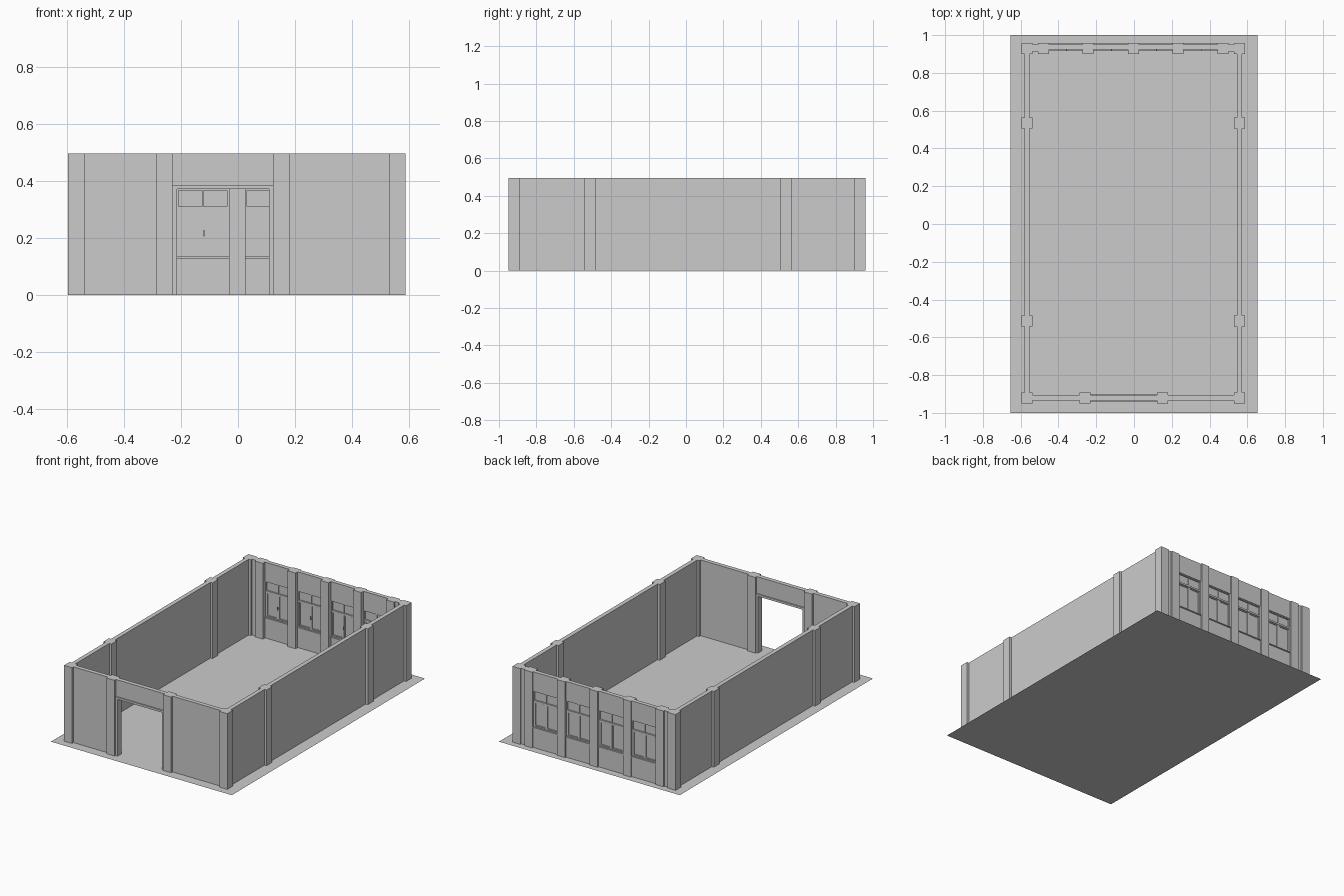
import bpy, bmesh

if "Cube" in bpy.data.objects:
    bpy.data.objects.remove(bpy.data.objects["Cube"])

H = 0.496            # wall height
COL = 0.029          # column half width
XL, XR = -0.567, 0.558   # column centre lines
YF, YB = -0.92, 0.93


def boxes(name, items):
    """One object from boxes given as (x0, x1, y0, y1, z0, z1)."""
    bm = bmesh.new()
    for x0, x1, y0, y1, z0, z1 in items:
        vs = bmesh.ops.create_cube(bm, size=1)["verts"]
        for v in vs:
            v.co = ((x0 + x1) / 2 + v.co.x * (x1 - x0),
                    (y0 + y1) / 2 + v.co.y * (y1 - y0),
                    (z0 + z1) / 2 + v.co.z * (z1 - z0))
    me = bpy.data.meshes.new(name)
    bm.to_mesh(me)
    bm.free()
    ob = bpy.data.objects.new(name, me)
    bpy.context.collection.objects.link(ob)
    return ob


def frame(x0, x1, z0, z1, w, y0, y1):
    """Four bars around a rectangular opening."""
    return [(x0, x0 + w, y0, y1, z0, z1), (x1 - w, x1, y0, y1, z0, z1),
            (x0 + w, x1 - w, y0, y1, z0, z0 + w),
            (x0 + w, x1 - w, y0, y1, z1 - w, z1)]


# Floor slab (single sheet)
bpy.ops.mesh.primitive_plane_add(size=1)
floor = bpy.context.object
floor.name = "floor"
floor.scale = (1.31, 2.0, 1)

# Columns: corners, sides, door posts, window piers
back_cols = [-0.48, -0.243, -0.003, 0.233, 0.471]
spots = [(x, y) for x in (XL, XR) for y in (YF, -0.513, 0.534, YB)]
spots += [(-0.259, YF), (0.151, YF)]
spots += [(x, YB) for x in back_cols]
for i, (x, y) in enumerate(spots):
    boxes(f"column_{i}", [(x - COL, x + COL, y - COL, y + COL, 0, H)])

# Side walls between columns
ys = [YF, -0.513, 0.534, YB]
for name, x in (("left_wall", XL), ("right_wall", XR)):
    boxes(name, [(x - 0.014, x + 0.014, a + COL, b - COL, 0, H)
                 for a, b in zip(ys, ys[1:])])

# Front wall with lintel over the doorway
f0, f1 = YF - 0.014, YF + 0.014
boxes("front_wall", [(XL + COL, -0.288, f0, f1, 0, H),
                     (0.18, XR - COL, f0, f1, 0, H),
                     (-0.23, 0.122, f0, f1, 0.386, H)])

# Door casing: two jambs and a head
d0, d1 = YF - 0.021, YF + 0.021
boxes("door_frame", [(-0.23, -0.214, d0, d1, 0, 0.372),
                     (0.109, 0.122, d0, d1, 0, 0.372),
                     (-0.23, 0.122, d0, d1, 0.372, 0.386)])

# Narrow back wall strips next to the corners
b0, b1 = 0.923, 0.95
boxes("back_corner_walls", [(XL + COL, back_cols[0] - COL, b0 - 0.01, b1, 0, H),
                            (back_cols[-1] + COL, XR - COL, b0 - 0.01, b1, 0, H)])

# Window bays along the back
WB, WT, TR = 0.135, 0.372, 0.304     # window bottom, top, transom height
for i, (a, b) in enumerate(zip(back_cols, back_cols[1:])):
    x0, x1 = a + COL, b - COL
    m = (x0 + x1) / 2
    boxes(f"bay_wall_{i}", [(x0, x1, b0, b1, 0, WB - 0.006),
                            (x0, x1, b0, b1, WT, H)])
    boxes(f"window_sill_{i}", [(x0, x1, b0 - 0.006, b1 + 0.006, WB - 0.006, WB)])
    # outer frame, transom bar and mullion
    boxes(f"window_frame_{i}",
          frame(x0, x1, WB, WT, 0.006, 0.928, 0.946) +
          [(x0 + 0.006, x1 - 0.006, 0.926, 0.948, TR - 0.006, TR + 0.006),
           (m - 0.003, m + 0.003, 0.93, 0.944, TR + 0.006, WT - 0.006),
           (m - 0.003, m + 0.003, 0.93, 0.944, WB + 0.006, TR - 0.006)])
    # two casement sashes with a handle
    boxes(f"window_sashes_{i}",
          frame(x0 + 0.006, m - 0.003, WB + 0.006, TR - 0.006, 0.006, 0.931, 0.943) +
          frame(m + 0.003, x1 - 0.006, WB + 0.006, TR - 0.006, 0.006, 0.931, 0.943))
    boxes(f"window_handle_{i}", [(m + 0.002, m + 0.006, 0.922, 0.931, 0.214, 0.22),
                                 (m + 0.002, m + 0.006, 0.919, 0.922, 0.206, 0.228)])
    boxes(f"window_glass_{i}", [(x0 + 0.006, x1 - 0.006, 0.936, 0.938,
                                 WB + 0.006, WT - 0.006)])
